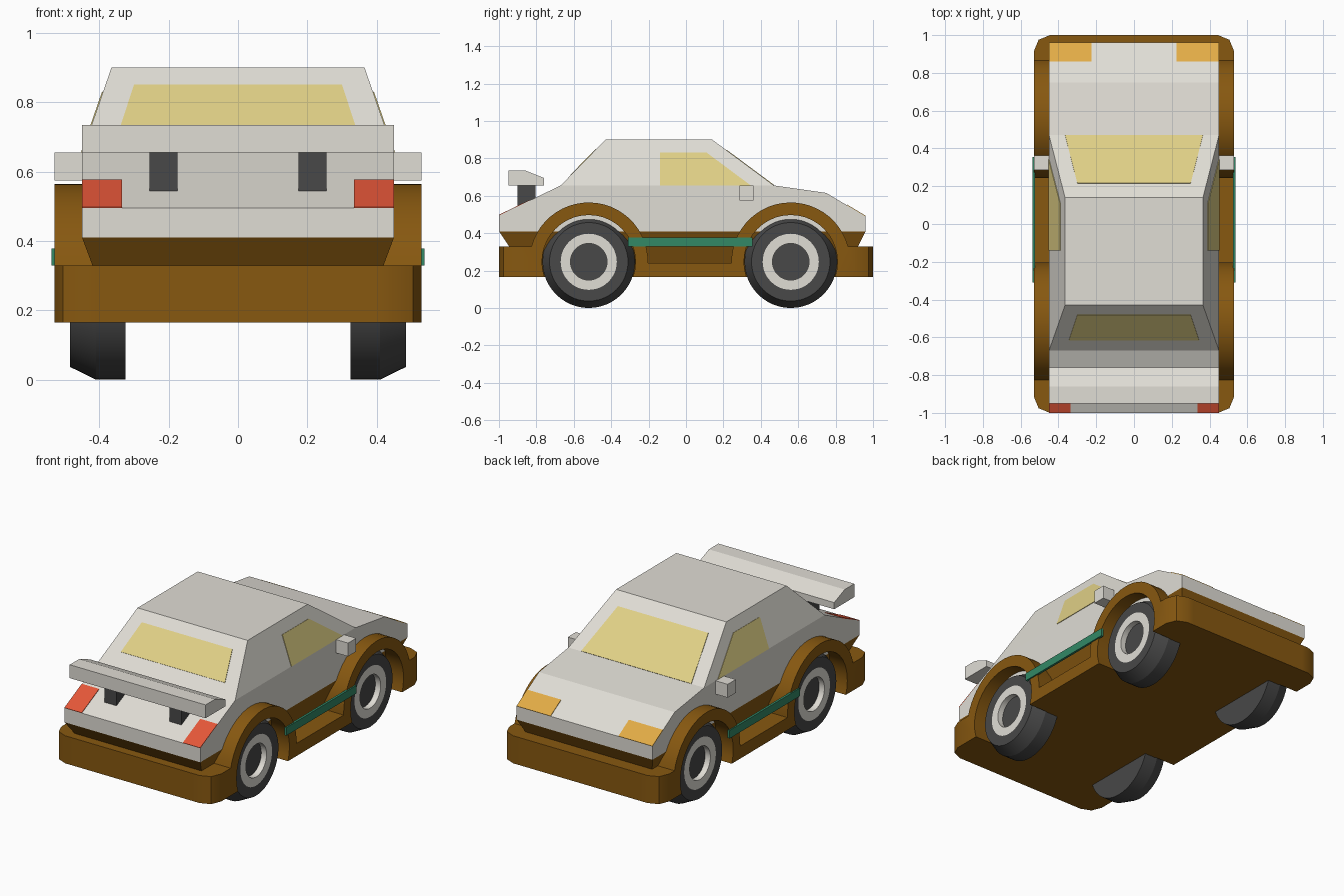
import bpy, bmesh, math
from mathutils import Vector

cube = bpy.data.objects.get("Cube")
if cube:
    bpy.data.objects.remove(cube, do_unlink=True)


def material(name, hex_code):
    def linear(c):
        return c / 12.92 if c <= 0.04045 else ((c + 0.055) / 1.055) ** 2.4
    rgb = [linear(int(hex_code[i:i + 2], 16) / 255) for i in range(0, len(hex_code), 2)]
    m = bpy.data.materials.new(name)
    m.use_nodes = True
    m.diffuse_color = (*rgb, 1)
    m.node_tree.nodes["Principled BSDF"].inputs["Base Color"].default_value = (*rgb, 1)
    return m


WHITE = material("warm white", "E0DDD5")
BROWN = material("brown", "875810")
GLASS = material("yellow glass", "E0D086")
AMBER = material("amber", "E2AC46")
RED = material("red", "E65739")
TEAL = material("teal", "328866")
DARK = material("dark grey", "484848")


def finish(name, bm, *mats, smooth=False):
    bmesh.ops.recalc_face_normals(bm, faces=bm.faces)
    me = bpy.data.meshes.new(name)
    bm.to_mesh(me)
    bm.free()
    for m in mats:
        me.materials.append(m)
    ob = bpy.data.objects.new(name, me)
    bpy.context.collection.objects.link(ob)
    if smooth:
        bpy.ops.object.select_all(action='DESELECT')
        ob.select_set(True)
        bpy.context.view_layer.objects.active = ob
        bpy.ops.object.shade_smooth_by_angle(angle=math.radians(25))
    return ob


def loft(a, b):
    """Solid between two matching outlines."""
    bm = bmesh.new()
    va, vb = [bm.verts.new(p) for p in a], [bm.verts.new(p) for p in b]
    bm.faces.new(va)
    bm.faces.new(vb)
    for i in range(len(va)):
        j = (i + 1) % len(va)
        bm.faces.new((va[i], va[j], vb[j], vb[i]))
    return bm


def side_extrude(x0, x1, profile):
    """Extrude a (y, z) profile across x."""
    return loft([(x0, y, z) for y, z in profile], [(x1, y, z) for y, z in profile])


def box(name, x, y, z, mat):
    profile = [(y[0], z[0]), (y[1], z[0]), (y[1], z[1]), (y[0], z[1])]
    return finish(name, side_extrude(x[0], x[1], profile), mat)


def plate(name, points, outward, mat):
    """Thin panel lying on a sloping surface."""
    p = [Vector(q) for q in points]
    n = (p[1] - p[0]).cross(p[2] - p[0]).normalized()
    if n.dot(Vector(outward)) < 0:
        n = -n
    return finish(name, loft([q - n * 0.003 for q in p], [q + n * 0.003 for q in p]), mat)


# Key body dimensions
HALF, ROOF_HALF, BELT, ROOF = 0.45, 0.365, 0.655, 0.9
AXLES, AXLE_Z = (-0.52, 0.56), 0.247
BUMPER_Z, SILL_Z, FLOOR_Z, SKIRT_Z = 0.33, 0.24, 0.165, 0.41

# Upper body and tapered cabin
body_profile = [(-1, SKIRT_Z), (-1, 0.495), (-0.67, BELT), (0.47, BELT),
                (0.75, 0.615), (0.96, 0.49), (0.96, SKIRT_Z)]
finish("upper_body", side_extrude(-HALF, HALF, body_profile), WHITE)


def rectangle(hx, y0, y1, z):
    return [(-hx, y0, z), (hx, y0, z), (hx, y1, z), (-hx, y1, z)]


finish("cabin", loft(rectangle(HALF, -0.67, 0.47, BELT),
                     rectangle(ROOF_HALF, -0.43, 0.14, ROOF)), WHITE)

# Undercut skirt between body and bumpers
finish("skirt", loft(rectangle(HALF, -1, 0.96, SKIRT_Z),
                     rectangle(0.386, -0.885, 0.875, SILL_Z)), BROWN)

# Floor pan with raised bumper centres
floor = [(-1, FLOOR_Z), (-1, BUMPER_Z), (-0.8, BUMPER_Z), (-0.8, SILL_Z),
         (0.8, SILL_Z), (0.8, BUMPER_Z), (1, BUMPER_Z), (1, FLOOR_Z)]
finish("floor_pan", side_extrude(-0.4, 0.4, floor), BROWN)


# Fender strips: bumper ends, arches and sill in one outline
def arc(cy, r, z0, z1, steps=24):
    a = math.pi - math.asin((z0 - AXLE_Z) / r)
    b = math.asin((z1 - AXLE_Z) / r)
    return [(cy + r * math.cos(a + (b - a) * i / steps),
             AXLE_Z + r * math.sin(a + (b - a) * i / steps)) for i in range(steps + 1)]


outline = [(-1, FLOOR_Z), (-1, BUMPER_Z)]
outline += arc(AXLES[0], 0.317, BUMPER_Z, SILL_Z) + arc(AXLES[1], 0.317, SILL_Z, BUMPER_Z)
outline += [(1, BUMPER_Z), (1, FLOOR_Z)]
for cy in reversed(AXLES):
    outline += reversed(arc(cy, 0.25, FLOOR_Z, FLOOR_Z))


def is_corner(e):
    return all(abs(v.co.x) > 0.52 and abs(v.co.y) > 0.99 for v in e.verts)


for side, s in (("left", 1), ("right", -1)):
    bm = side_extrude(s * 0.4, s * 0.53, outline)
    bmesh.ops.recalc_face_normals(bm, faces=bm.faces)
    bmesh.ops.bevel(bm, geom=[e for e in bm.edges if is_corner(e)], offset=0.085,
                    segments=2, profile=0.5, affect='EDGES')
    finish(side + "_fender", bm, BROWN, smooth=True)

    # Side rail and mirror
    box(side + "_rail", (s * 0.524, s * 0.538), (-0.31, 0.355), (0.33, 0.378), TEAL)
    box(side + "_mirror", (s * 0.42, s * 0.53), (0.285, 0.362), (0.575, BELT), WHITE)

    # Side window on the leaning cabin wall
    lean = (HALF - ROOF_HALF) / (ROOF - BELT)
    window = [(-0.14, BELT), (0.345, BELT), (0.11, 0.83), (-0.14, 0.83)]
    plate(side + "_window", [(s * (HALF - (z - BELT) * lean), y, z) for y, z in window],
          (s, 0, 0), GLASS)

    # Lamps on the sloping ends
    plate(side + "_red_lamp", [(s * x, y, z) for x, y, z in (
        (HALF, -1, 0.495), (0.335, -1, 0.495), (0.335, -0.835, 0.575), (HALF, -0.835, 0.575))],
        (0, -1, 1), RED)
    plate(side + "_amber_lamp", [(s * x, y, z) for x, y, z in (
        (HALF, 0.96, 0.49), (0.225, 0.96, 0.49), (0.225, 0.86, 0.55), (HALF, 0.86, 0.55))],
        (0, 1, 1), AMBER)

    # Spoiler post
    box(side + "_spoiler_post", (s * 0.175, s * 0.255), (-0.9, -0.805), (0.54, 0.665), DARK)

# Spoiler wing
wing = [(-0.95, BELT), (-0.95, 0.735), (-0.86, 0.735), (-0.76, 0.695), (-0.76, BELT)]
finish("spoiler_wing", side_extrude(-HALF, HALF, wing), WHITE)


# Windscreens at both ends of the cabin
def screen(name, rows, outward):
    (x0, y0, z0), (x1, y1, z1) = rows
    plate(name, [(-x0, y0, z0), (x0, y0, z0), (x1, y1, z1), (-x1, y1, z1)], outward, GLASS)


screen("spoiler_end_screen", ((0.345, -0.615, 0.711), (0.3, -0.48, 0.849)), (0, -1, 1))
screen("bonnet_end_screen", ((0.365, 0.47, BELT), (0.3, 0.215, 0.844)), (0, 1, 1))


# Wheels: turned profile with white rim and recessed dark hub
def wheel(name, s, cy, sides=48):
    profile = [(0.325, 0.247), (0.41, 0.247), (0.485, 0.21), (0.485, 0.15),
               (0.485, 0.098), (0.45, 0.098)]
    bm = bmesh.new()
    rings = []
    for x, r in profile:
        angles = [2 * math.pi * i / sides for i in range(sides)]
        rings.append([bm.verts.new((s * x, cy + r * math.cos(a), AXLE_Z + r * math.sin(a)))
                      for a in angles])
    bm.faces.new(rings[0])
    bm.faces.new(rings[-1])
    for k in range(len(rings) - 1):
        for i in range(sides):
            j = (i + 1) % sides
            f = bm.faces.new((rings[k][i], rings[k][j], rings[k + 1][j], rings[k + 1][i]))
            f.material_index = 1 if k >= 3 else 0
    finish(name, bm, DARK, WHITE, smooth=True)


for side, s in (("left", 1), ("right", -1)):
    for end, cy in zip(("spoiler_end", "bonnet_end"), AXLES):
        wheel(f"{side}_{end}_wheel", s, cy)
